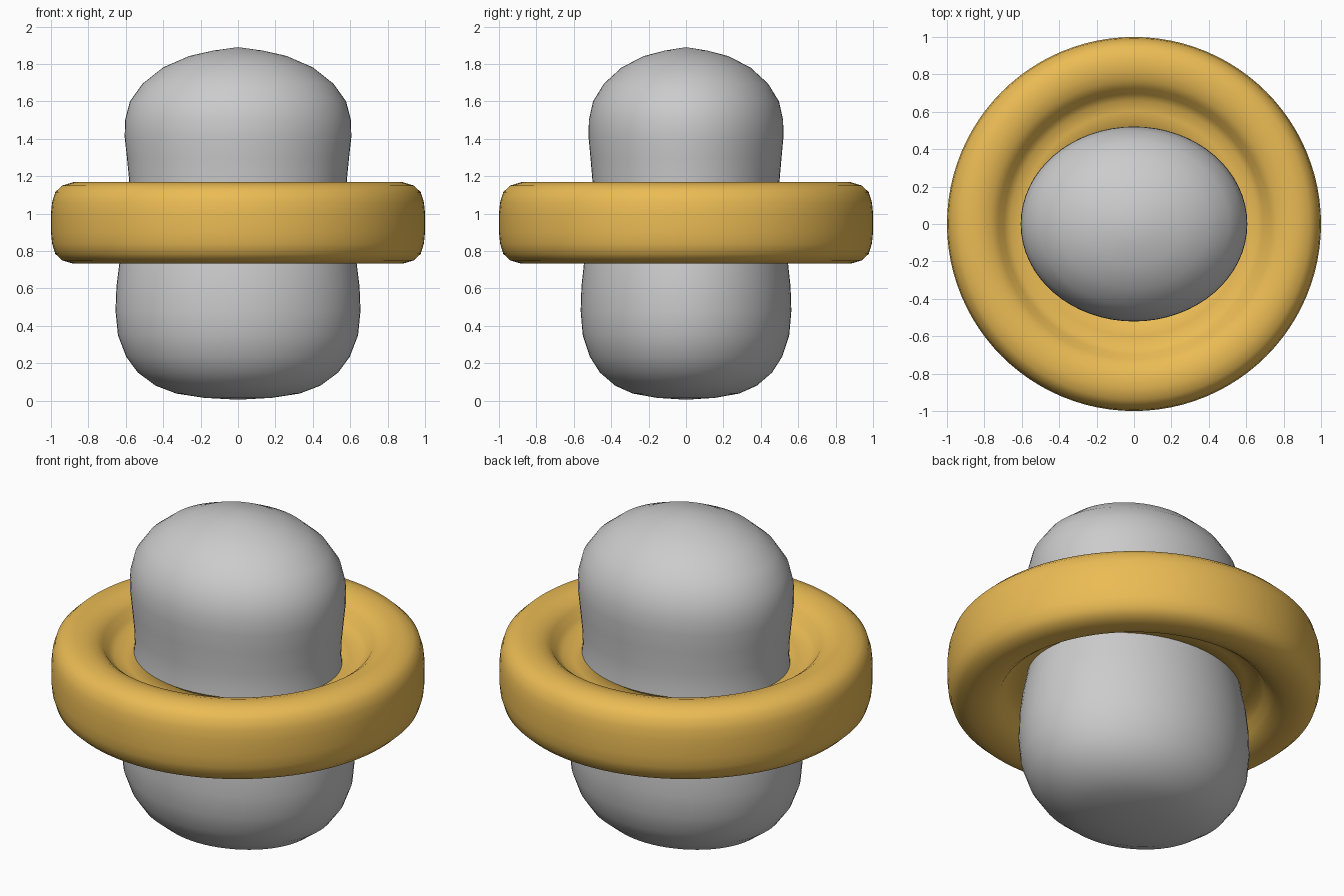
import bpy, bmesh
from math import cos, sin, tau

if "Cube" in bpy.data.objects:
    bpy.data.objects.remove(bpy.data.objects["Cube"])


def lathe(name, profile, segments, y_scale=1.0, closed=False):
    """Revolve (radius, z) points around z; zero radii become poles."""
    bm = bmesh.new()
    rings = []
    for r, z in profile:
        if r == 0:
            rings.append([bm.verts.new((0, 0, z))] * segments)
        else:
            rings.append([bm.verts.new((r * cos(tau * i / segments),
                                        y_scale * r * sin(tau * i / segments), z))
                          for i in range(segments)])
    pairs = list(zip(rings, rings[1:]))
    if closed:
        pairs.append((rings[-1], rings[0]))
    for a, b in pairs:
        for i in range(segments):
            j = (i + 1) % segments
            corners = list(dict.fromkeys((a[i], a[j], b[j], b[i])))
            bm.faces.new(corners)
    bmesh.ops.recalc_face_normals(bm, faces=bm.faces)
    for f in bm.faces:
        f.smooth = True
    mesh = bpy.data.meshes.new(name)
    bm.to_mesh(mesh)
    bm.free()
    obj = bpy.data.objects.new(name, mesh)
    bpy.context.collection.objects.link(obj)
    return obj


# Oval body: wide rounded base, slim neck and domed top
lathe("body", [
    (0, 0.005), (0.18, 0.015), (0.33, 0.038), (0.44, 0.08), (0.535, 0.15),
    (0.598, 0.235), (0.642, 0.35), (0.655, 0.48), (0.65, 0.61), (0.635, 0.73),
    (0.61, 0.85), (0.59, 0.98), (0.578, 1.08), (0.582, 1.18), (0.594, 1.3),
    (0.606, 1.41), (0.604, 1.5), (0.578, 1.6), (0.51, 1.695), (0.40, 1.782),
    (0.26, 1.843), (0.13, 1.872), (0, 1.89)], 64, y_scale=0.86)

# Ring: rounded rim with a recessed inner ledge, same above and below
MID = 0.95
half = [(1.0, 0.05), (0.994, 0.11), (0.977, 0.165), (0.94, 0.2), (0.88, 0.218),
        (0.82, 0.216), (0.765, 0.2), (0.725, 0.17), (0.695, 0.125),
        (0.66, 0.098), (0.6, 0.086), (0.45, 0.08)]
ring_profile = [(r, MID + h) for r, h in half] + [(r, MID - h) for r, h in reversed(half)]
ring = lathe("ring", ring_profile, 96, closed=True)

gold = bpy.data.materials.new("gold")
gold.diffuse_color = (0.83, 0.50, 0.09, 1)
gold.use_nodes = True
gold.node_tree.nodes["Principled BSDF"].inputs["Base Color"].default_value = gold.diffuse_color
ring.data.materials.append(gold)
